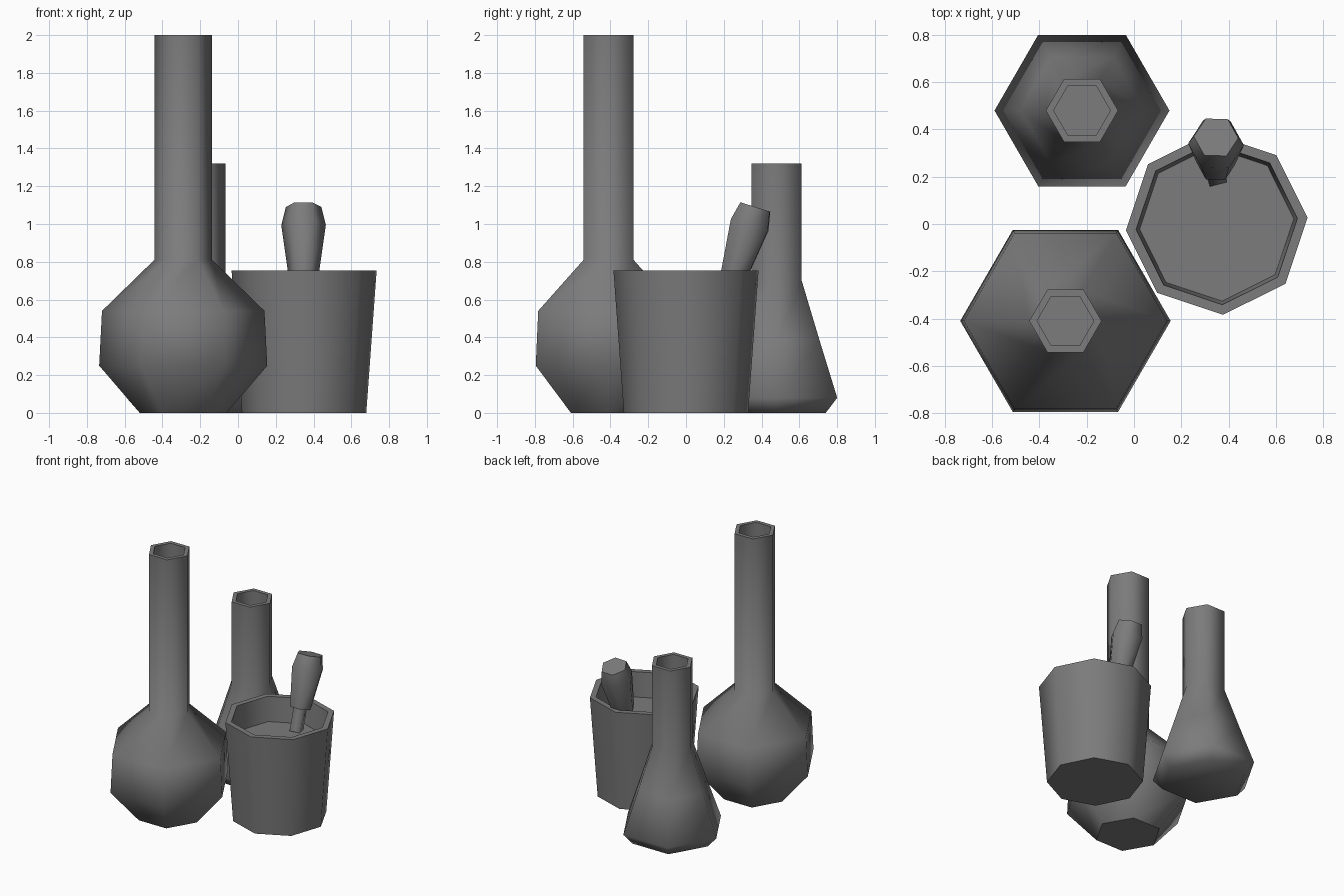
import bpy, bmesh, math
from mathutils import Matrix

default = bpy.data.objects.get("Cube")
if default:
    bpy.data.objects.remove(default, do_unlink=True)

# Single grey stoneware colour
grey = bpy.data.materials.new("grey")
grey.use_nodes = True
colour = (0.2, 0.2, 0.2, 1)
grey.diffuse_color = colour
grey.node_tree.nodes["Principled BSDF"].inputs["Base Color"].default_value = colour


def turned(name, profile, sides, matrix, turn=0, soft_base=False):
    """Closed low-poly lathe of (radius, height) points, sides smooth, flat caps and rim."""
    bm = bmesh.new()
    rings = []
    for r, z in profile:
        angles = [math.radians(turn) + math.tau * i / sides for i in range(sides)]
        rings.append([bm.verts.new((r * math.cos(a), r * math.sin(a), z)) for a in angles])
    for k in range(len(rings) - 1):
        low, high = rings[k], rings[k + 1]
        flat = abs(profile[k][1] - profile[k + 1][1]) < 1e-4
        for i in range(sides):
            j = (i + 1) % sides
            face = bm.faces.new((low[i], low[j], high[j], high[i]))
            face.smooth = not flat
    base = bm.faces.new(rings[0][::-1])
    base.smooth = soft_base
    bm.faces.new(rings[-1])
    bmesh.ops.recalc_face_normals(bm, faces=bm.faces)
    mesh = bpy.data.meshes.new(name)
    bm.to_mesh(mesh)
    bm.free()
    mesh.materials.append(grey)
    obj = bpy.data.objects.new(name, mesh)
    obj.matrix_world = matrix
    bpy.context.collection.objects.link(obj)
    return obj


def hollow_neck(top, depth=0.3, outer=0.153, inner=0.12):
    """Rim and bore at the mouth of a flask."""
    return [(outer, top), (inner, top), (inner, top - depth)]


# Round-bellied flask with a long neck
turned("round_flask",
       [(0.23, 0), (0.445, 0.25), (0.43, 0.54), (0.153, 0.81)] + hollow_neck(2.0),
       6, Matrix.Translation((-0.29, -0.41, 0)))

# Conical flask
turned("conical_flask",
       [(0.30, 0), (0.37, 0.08), (0.26, 0.39), (0.153, 0.70)] + hollow_neck(1.32),
       6, Matrix.Translation((-0.22, 0.48, 0)), soft_base=True)

# Mortar, with a raised floor inside
turned("mortar",
       [(0.33, 0), (0.385, 0.755), (0.342, 0.755), (0.327, 0.57)],
       8, Matrix.Translation((0.35, 0, 0)), turn=4)

# Pestle leaning on the mortar wall, built downwards from the centre of its top
lean = Matrix.Translation((0.347, 0.367, 1.09)) @ Matrix.Rotation(math.radians(-17.5), 4, 'X')
turned("pestle_grip",
       [(0.08, -0.38), (0.118, -0.10), (0.094, 0)], 6, lean, turn=-2)
turned("pestle_shaft",
       [(0.052, -0.55), (0.052, -0.36)], 4, lean, turn=60)
